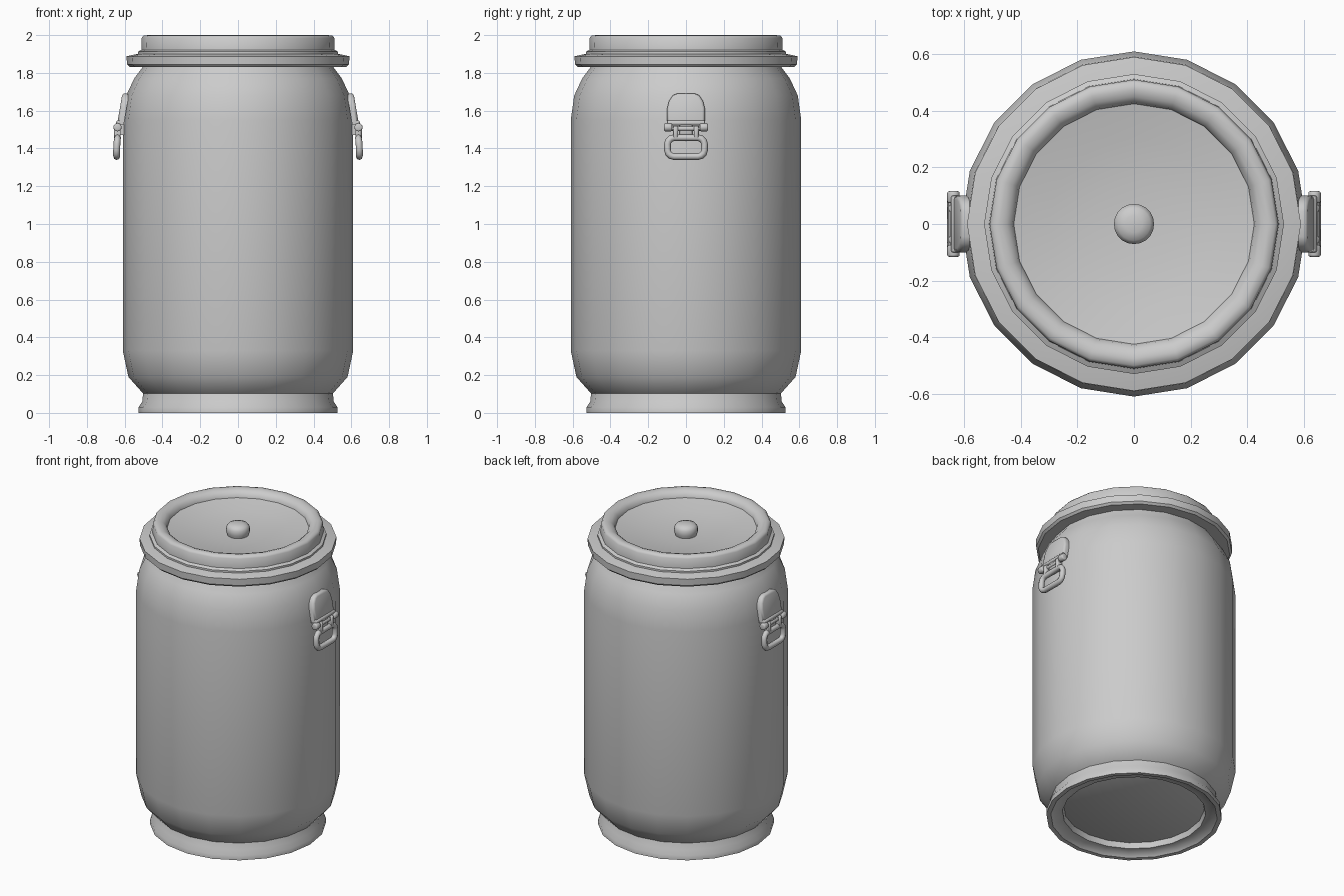
import bpy, bmesh, math
from mathutils import Matrix, Vector

old = bpy.data.objects.get("Cube")
if old:
    bpy.data.objects.remove(old, do_unlink=True)

SIDES = 20
grey = bpy.data.materials.new("light grey")
grey.use_nodes = True
grey.diffuse_color = (0.6, 0.6, 0.6, 1)
grey.node_tree.nodes["Principled BSDF"].inputs["Base Color"].default_value = (0.6, 0.6, 0.6, 1)


def finish(name, bm, angle=40):
    bmesh.ops.recalc_face_normals(bm, faces=bm.faces)
    mesh = bpy.data.meshes.new(name)
    bm.to_mesh(mesh)
    bm.free()
    mesh.materials.append(grey)
    obj = bpy.data.objects.new(name, mesh)
    bpy.context.collection.objects.link(obj)
    bpy.ops.object.select_all(action="DESELECT")
    obj.select_set(True)
    bpy.context.view_layer.objects.active = obj
    bpy.ops.object.shade_smooth_by_angle(angle=math.radians(angle))
    return obj


def lathe(name, profile, sides=SIDES, angle=40):
    """Turn a radius/height profile around the vertical axis."""
    bm = bmesh.new()
    verts = [bm.verts.new((r, 0, z)) for r, z in profile]
    edges = [bm.edges.new(pair) for pair in zip(verts, verts[1:])]
    bmesh.ops.spin(bm, geom=verts + edges, cent=(0, 0, 0), axis=(0, 0, 1),
                   angle=math.tau, steps=sides, use_merge=True)
    bmesh.ops.remove_doubles(bm, verts=bm.verts, dist=0.0005)
    return finish(name, bm, angle)


def plate(name, outline, x, depth, tilt=0, pivot_z=0, bevel=0.01):
    """Extrude a y/z outline outward along x, rounded, leaning about pivot_z."""
    bm = bmesh.new()
    face = bm.faces.new([bm.verts.new((x, y, z)) for y, z in outline])
    ext = bmesh.ops.extrude_face_region(bm, geom=[face])
    top = [v for v in ext["geom"] if isinstance(v, bmesh.types.BMVert)]
    bmesh.ops.translate(bm, verts=top, vec=(depth, 0, 0))
    rim = [e for e in bm.edges if all(v in top for v in e.verts)]
    bmesh.ops.bevel(bm, geom=rim, offset=bevel, segments=2, affect="EDGES", profile=0.5)
    pivot = Vector((x, 0, pivot_z))
    bmesh.ops.rotate(bm, verts=bm.verts, cent=pivot,
                     matrix=Matrix.Rotation(tilt, 3, "Y"))
    return finish(name, bm, 50)


def rod(name, x, y, z, radius, length):
    """Rounded cylinder lying along y."""
    bm = bmesh.new()
    bmesh.ops.create_cone(bm, cap_ends=True, segments=12, radius1=radius,
                          radius2=radius, depth=length)
    caps = [e for e in bm.edges if abs(e.verts[0].co.z - e.verts[1].co.z) < 0.001]
    bmesh.ops.bevel(bm, geom=caps, offset=radius * 0.3, segments=2, affect="EDGES", profile=0.5)
    bmesh.ops.transform(bm, verts=bm.verts, matrix=Matrix.Translation((x, y, z))
                        @ Matrix.Rotation(math.pi / 2, 4, "X"))
    return finish(name, bm, 60)


def rounded_rect(w, low, high, r):
    """Rounded rectangle outline in y/z."""
    points = []
    for cy, cz, start in ((w - r, high - r, 0), (r - w, high - r, 90),
                          (r - w, low + r, 180), (w - r, low + r, 270)):
        for step in range(4):
            a = math.radians(start + step * 30)
            points.append((cy + r * math.cos(a), cz + r * math.sin(a)))
    return points


def ring(name, path, x, radius):
    """Closed tube swept along a y/z outline, bowed outward at its ends."""
    bm = bmesh.new()
    loops = []
    mid = sum(z for _, z in path) / len(path)
    for i, (y, z) in enumerate(path):
        py, pz = path[i - 1]
        ny, nz = path[(i + 1) % len(path)]
        side = Vector((0, nz - pz, py - ny)).normalized()
        centre = Vector((x + 0.4 * y * y + 0.05 * (mid - z), y, z))
        loops.append([bm.verts.new(centre + radius * (side * math.cos(a) + Vector((math.sin(a), 0, 0))))
                      for a in (math.tau * k / 8 for k in range(8))])
    for i, loop in enumerate(loops):
        prev = loops[i - 1]
        for k in range(8):
            bm.faces.new((prev[k - 1], prev[k], loop[k], loop[k - 1]))
    return finish(name, bm, 60)


# Drum body, base foot and lid
lathe("drum_body", [(0, 0.06), (0.42, 0.06), (0.50, 0.1), (0.58, 0.19), (0.61, 0.33),
                    (0.61, 1.55), (0.592, 1.68), (0.55, 1.77), (0.505, 1.83), (0.49, 1.88), (0, 1.88)])
lathe("base_foot", [(0.49, 0.125), (0.503, 0.1), (0.507, 0.06), (0.527, 0.03), (0.527, 0),
                    (0.50, 0), (0.48, 0.02), (0.43, 0.025), (0.42, 0.07)])
lathe("clamp_collar", [(0.49, 1.835), (0.575, 1.832), (0.588, 1.845), (0.59, 1.888),
                       (0.55, 1.897), (0.50, 1.905)])
lathe("lid", [(0.49, 1.88), (0.53, 1.895), (0.53, 1.912), (0.512, 1.922), (0.51, 1.985),
              (0.50, 1.997), (0.475, 2.0), (0.45, 1.992), (0.43, 1.975), (0.425, 1.955),
              (0.3, 1.93), (0.15, 1.913), (0, 1.91)], angle=50)
lathe("lid_knob", [(0.06, 1.9), (0.071, 1.93), (0.071, 1.96), (0.058, 1.978), (0.03, 1.986),
                   (0, 1.988)], angle=70)

# Handle on the left side
bracket = [(0.1, 1.525), (0.1, 1.61), (0.09, 1.65), (0.07, 1.68), (0.045, 1.69)]
bracket += [(-y, z) for y, z in reversed(bracket)]
parts = [
    plate("bracket", bracket, 0.605, 0.035, -0.17, 1.525, 0.014),
    plate("bracket_tongue", [(0.035, 1.47), (0.035, 1.54), (-0.035, 1.54), (-0.035, 1.47)],
          0.6, 0.04),
    ring("pull_ring", rounded_rect(0.098, 1.357, 1.457, 0.035), 0.638, 0.018),
    rod("hinge_pin", 0.636, 0, 1.505, 0.012, 0.2),
    rod("bracket_lip", 0.632, 0, 1.535, 0.014, 0.2),
]
for y in (-0.095, 0.095):
    parts.append(rod("hinge_knuckle", 0.638, y, 1.512, 0.022, 0.042))
for y in (-0.055, 0.055):
    parts.append(plate("ring_arm", [(y - 0.013, 1.45), (y + 0.013, 1.45),
                                    (y + 0.013, 1.52), (y - 0.013, 1.52)], 0.622, 0.034))

# Same handle turned half way round for the right side
for part in parts:
    copy = part.copy()
    copy.name = "right_" + part.name
    copy.rotation_euler.z = math.pi
    bpy.context.collection.objects.link(copy)
    part.name = "left_" + part.name
